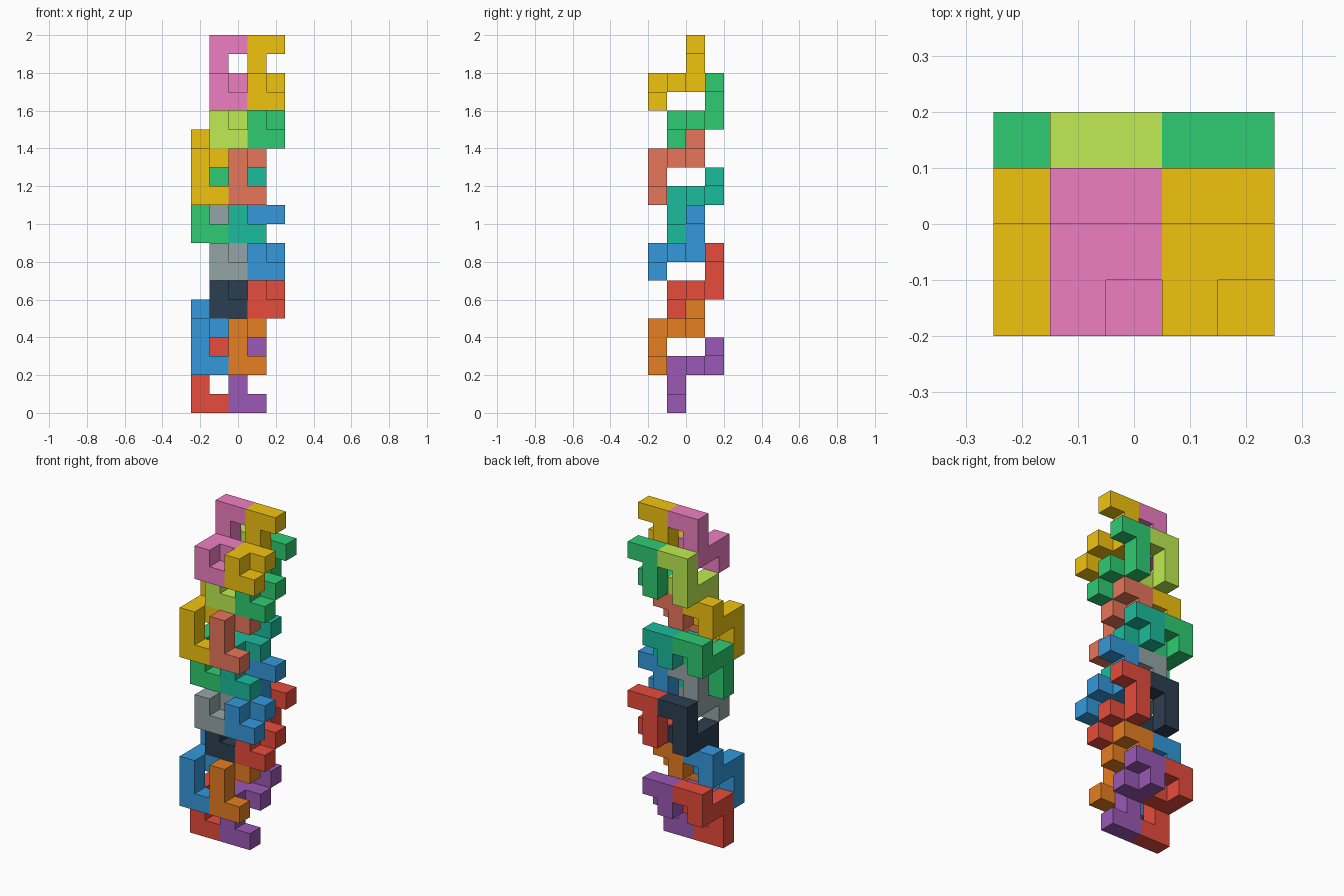
import bpy, bmesh
from mathutils import Vector

if "Cube" in bpy.data.objects:
    bpy.data.objects.remove(bpy.data.objects["Cube"])

CELL = 0.1                              # edge of one cube
ORIGIN = Vector((-0.25, -0.2, 0.0))     # corner of the cell grid

# Hook piece: tall column with foot, bar running back with a side stub, short raised end
HOOK = [(0, 0, 0), (1, 0, 0), (0, 0, 1), (0, 0, 2), (0, 1, 2), (1, 1, 2),
        (0, 2, 2), (0, 2, 3), (1, 2, 3)]
# The same piece turned half round about the x axis
TURNED = [(x, 2 - y, 3 - z) for x, y, z in HOOK]

COLOURS = {
    "purple": "9b59b6", "red": "e74c3c", "orange": "e67e22", "blue": "3498db",
    "slate": "2c3e50", "grey": "95a5a6", "teal": "1abc9c", "green": "2ecc71",
    "brick": "e9765b", "gold": "f1c40f", "lime": "bfec52", "pink": "ef7fc1",
}


def material(name):
    mat = bpy.data.materials.get(name)
    if mat is None:
        mat = bpy.data.materials.new(name)
        srgb = [int(COLOURS[name][i:i + 2], 16) / 255 for i in (0, 2, 4)]
        mat.diffuse_color = [((c + 0.055) / 1.055) ** 2.4 for c in srgb] + [1]
        mat.use_nodes = True
        mat.node_tree.nodes["Principled BSDF"].inputs["Base Color"].default_value = mat.diffuse_color
    return mat


def build_piece(name, cells, offset, colour):
    """Outer skin of a group of cubes, with flat areas merged."""
    filled = set(cells)
    bm = bmesh.new()
    for cell in cells:
        for axis in range(3):
            for side in (0, 1):
                neighbour = list(cell)
                neighbour[axis] += 2 * side - 1
                if tuple(neighbour) in filled:
                    continue
                corners = []
                for a, b in ((0, 0), (1, 0), (1, 1), (0, 1)):
                    p = Vector(cell)
                    p[axis] += side
                    p[(axis + 1) % 3] += a
                    p[(axis + 2) % 3] += b
                    corners.append(bm.verts.new(ORIGIN + CELL * (p + Vector(offset))))
                bm.faces.new(corners if side else corners[::-1])
    bmesh.ops.remove_doubles(bm, verts=bm.verts, dist=0.001)
    bmesh.ops.dissolve_limit(bm, angle_limit=0.01, verts=bm.verts, edges=bm.edges)
    mesh = bpy.data.meshes.new(name)
    bm.to_mesh(mesh)
    bm.free()
    mesh.materials.append(material(colour))
    obj = bpy.data.objects.new(name, mesh)
    bpy.context.collection.objects.link(obj)


# Layers from bottom to top: shape, left x, y, z in cells, left and right colour
LAYERS = [
    (HOOK, 0, 1, 0, "red", "purple"),
    (HOOK, 0, 0, 2, "blue", "orange"),
    (TURNED, 1, 1, 5, "slate", "red"),
    (TURNED, 1, 0, 7, "grey", "blue"),
    (HOOK, 0, 1, 9, "green", "teal"),
    (HOOK, 0, 0, 11, "gold", "brick"),
    (TURNED, 1, 1, 14, "lime", "green"),
    (TURNED, 1, 0, 16, "pink", "gold"),
]
for n, (shape, x, y, z, left, right) in enumerate(LAYERS, 1):
    build_piece(f"layer_{n}_left_piece", shape, (x, y, z), left)
    build_piece(f"layer_{n}_right_piece", shape, (x + 2, y, z), right)
